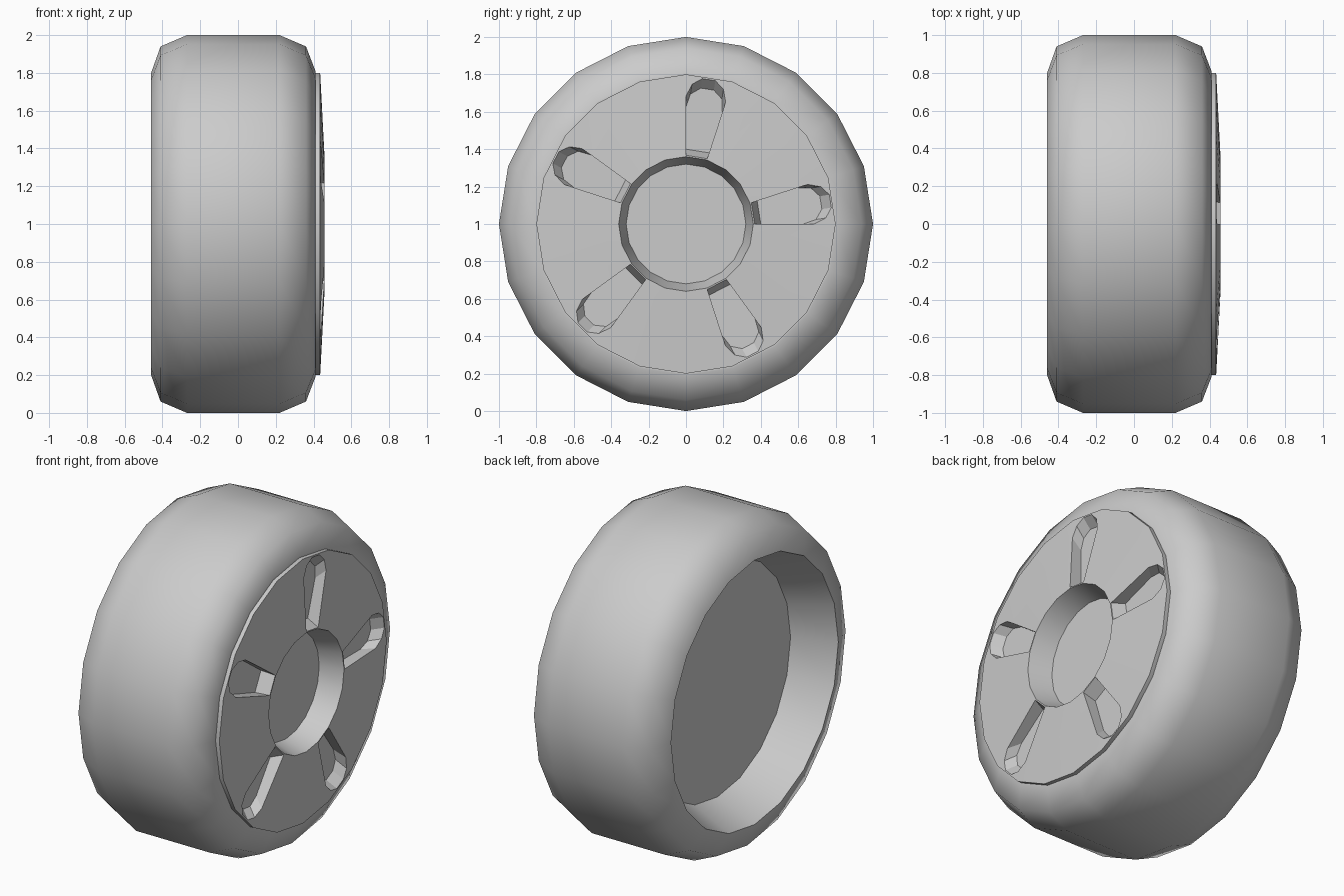
import bpy, bmesh
from math import cos, sin, tan, radians, pi

if "Cube" in bpy.data.objects:
    bpy.data.objects.remove(bpy.data.objects["Cube"])

SIDES = 20


def finish(name, bm, smooth_angle):
    bmesh.ops.recalc_face_normals(bm, faces=bm.faces[:])
    mesh = bpy.data.meshes.new(name)
    bm.to_mesh(mesh)
    bm.free()
    ob = bpy.data.objects.new(name, mesh)
    bpy.context.collection.objects.link(ob)
    bpy.context.view_layer.objects.active = ob
    bpy.ops.object.select_all(action='DESELECT')
    ob.select_set(True)
    if smooth_angle:
        bpy.ops.object.shade_smooth_by_angle(angle=radians(smooth_angle))
    return ob


def bridge(bm, a, b):
    for i in range(len(a)):
        j = (i + 1) % len(a)
        bm.faces.new((a[i], a[j], b[j], b[i]))


def lathe(bm, profile, caps=False):
    """Revolve (x, radius) points about the wheel axle at z = 1."""
    rings = [[bm.verts.new((x, r * cos(2 * pi * i / SIDES), 1 + r * sin(2 * pi * i / SIDES)))
              for i in range(SIDES)] for x, r in profile]
    for a, b in zip(rings, rings[1:]):
        bridge(bm, a, b)
    if caps:
        bm.faces.new(rings[0])
        bm.faces.new(rings[-1])


# Tyre: outer tread, shoulders and the tapered wall inside the back
bm = bmesh.new()
lathe(bm, [(-0.21, 0.70), (-0.46, 0.80), (-0.41, 0.94), (-0.27, 1.0),
           (0.22, 1.0), (0.36, 0.94), (0.41, 0.81), (0.41, 0.80)])
tyre = finish("tyre", bm, 50)

# Hub: shallow cone face with a central recess, closed by the back disc
bm = bmesh.new()
lathe(bm, [(-0.21, 0.70), (0.41, 0.80), (0.435, 0.80), (0.458, 0.36), (0.32, 0.32)], caps=True)
hub = finish("hub", bm, 30)


# Slot cutters: five wedges, each one segment wide with a rounded, sloping outer end
def slot_outline(inner, outer):
    t = tan(radians(9))
    right = [(inner, inner * t), (outer - 0.11, (outer - 0.11) * t),
             (outer - 0.04, 0.085), (outer, 0.035)]
    return right + [(u, -v) for u, v in reversed(right)]


floor = slot_outline(0.395, 0.73)
rim = slot_outline(0.368, 0.79)
# carry the wall slope a little past the hub face
over = [(u2 + (u2 - u1) * 0.5, v2 + (v2 - v1) * 0.5) for (u1, v1), (u2, v2) in zip(floor, rim)]

bm = bmesh.new()
for k in range(5):
    a = radians(9 + 72 * k)
    rings = [[bm.verts.new((x, u * cos(a) - v * sin(a), 1 + u * sin(a) + v * cos(a)))
              for u, v in outline] for x, outline in ((0.38, floor), (0.445, rim), (0.4775, over))]
    bridge(bm, rings[0], rings[1])
    bridge(bm, rings[1], rings[2])
    bm.faces.new(rings[0])
    bm.faces.new(rings[2])
cutter = finish("slot_cutter", bm, 0)
cutter.hide_render = True
cutter.hide_set(True)

cut = hub.modifiers.new("slots", 'BOOLEAN')
cut.operation = 'DIFFERENCE'
cut.solver = 'EXACT'
cut.object = cutter
